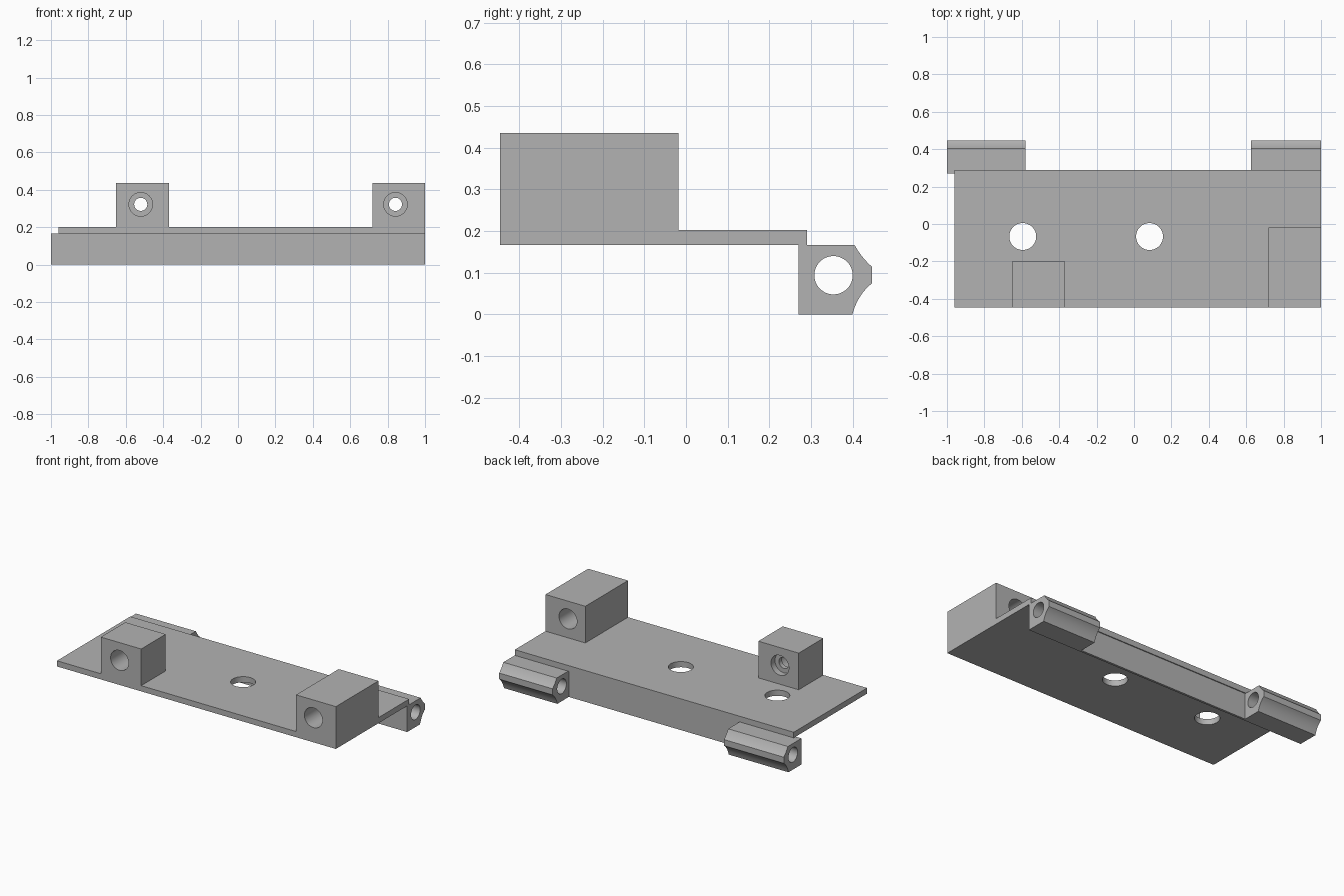
import bpy
import math

cube = bpy.data.objects.get("Cube")
if cube:
    bpy.data.objects.remove(cube, do_unlink=True)

grey = bpy.data.materials.new("plain grey")
grey.use_nodes = True
GREY = (0.45, 0.45, 0.45, 1)
grey.diffuse_color = GREY
grey.node_tree.nodes["Principled BSDF"].inputs["Base Color"].default_value = GREY


def prism(name, outline, x0, x1):
    """Extrude a (y, z) outline along x."""
    n = len(outline)
    verts = [(x, y, z) for x in (x0, x1) for y, z in outline]
    faces = [tuple(reversed(range(n))), tuple(range(n, 2 * n))]
    faces += [(i, (i + 1) % n, n + (i + 1) % n, n + i) for i in range(n)]
    mesh = bpy.data.meshes.new(name)
    mesh.from_pydata(verts, [], faces)
    mesh.materials.append(grey)
    obj = bpy.data.objects.new(name, mesh)
    bpy.context.collection.objects.link(obj)
    return obj


def box(name, x, y, z):
    outline = [(y[0], z[0]), (y[1], z[0]), (y[1], z[1]), (y[0], z[1])]
    return prism(name, outline, *x)


def drill(obj, centre, radius, length, axis):
    """Cut a round hole along the given axis."""
    turn = {"x": (0, math.pi / 2, 0), "y": (math.pi / 2, 0, 0), "z": (0, 0, 0)}[axis]
    bpy.ops.mesh.primitive_cylinder_add(
        vertices=48, radius=radius, depth=length, location=centre, rotation=turn)
    cutter = bpy.context.object
    cutter.name = "hole_cutter"
    cutter.hide_render = True
    cutter.data.materials.append(grey)
    mod = obj.modifiers.new("hole", "BOOLEAN")
    mod.operation = "DIFFERENCE"
    mod.solver = "EXACT"
    mod.object = cutter
    bpy.ops.object.select_all(action="DESELECT")
    bpy.context.view_layer.objects.active = obj
    obj.select_set(True)
    bpy.ops.object.modifier_apply(modifier=mod.name)
    bpy.data.objects.remove(cutter, do_unlink=True)


def finish(obj):
    bpy.ops.object.select_all(action="DESELECT")
    bpy.context.view_layer.objects.active = obj
    obj.select_set(True)
    bpy.ops.object.shade_smooth_by_angle(angle=math.radians(20))


# Base plate with two screw holes
FRONT, BOTTOM, TOP = -0.446, 0.166, 0.202
plate = box("base_plate", (-0.96, 1), (FRONT, 0.29), (BOTTOM, TOP))
for x in (-0.595, 0.083):
    drill(plate, (x, -0.067, BOTTOM), 0.072, 0.3, "z")
finish(plate)

# Mounting blocks: narrow through hole, widened from the front and the back
for name, x0, x1, back, hole_x in (
        ("short_block", -0.652, -0.368, -0.2, -0.52),
        ("long_block", 0.72, 1, -0.018, 0.842)):
    block = box(name, (x0, x1), (FRONT, back), (TOP, 0.435))
    web_front, web_back = -0.27, -0.24
    drill(block, (hole_x, 0, 0.322), 0.035, 2, "y")
    for a, b in ((FRONT - 0.1, web_front), (web_back, back + 0.1)):
        drill(block, (hole_x, (a + b) / 2, 0.322), 0.063, b - a, "y")
    finish(block)

# Hinge barrels with concave rear corners and a pin hole
def scoop(start, bend, end, steps=8):
    points = []
    for i in range(steps + 1):
        t = i / steps
        points.append(tuple((1 - t) ** 2 * s + 2 * t * (1 - t) * b + t * t * e
                            for s, b, e in zip(start, bend, end)))
    return points


profile = [(0.27, 0)]
profile += scoop((0.399, 0), (0.414, 0.05), (0.447, 0.075))
profile += scoop((0.447, 0.114), (0.423, 0.134), (0.405, BOTTOM))
profile += [(0.27, BOTTOM)]
for name, x0, x1 in (("right_barrel", -1, -0.58), ("left_barrel", 0.625, 1)):
    barrel = prism(name, profile, x0, x1)
    drill(barrel, ((x0 + x1) / 2, 0.354, 0.094), 0.046, 1, "x")
    finish(barrel)

# Thin wall under the plate joining the barrels
box("rear_wall", (-0.58, 0.625), (0.27, 0.284), (0, BOTTOM))
